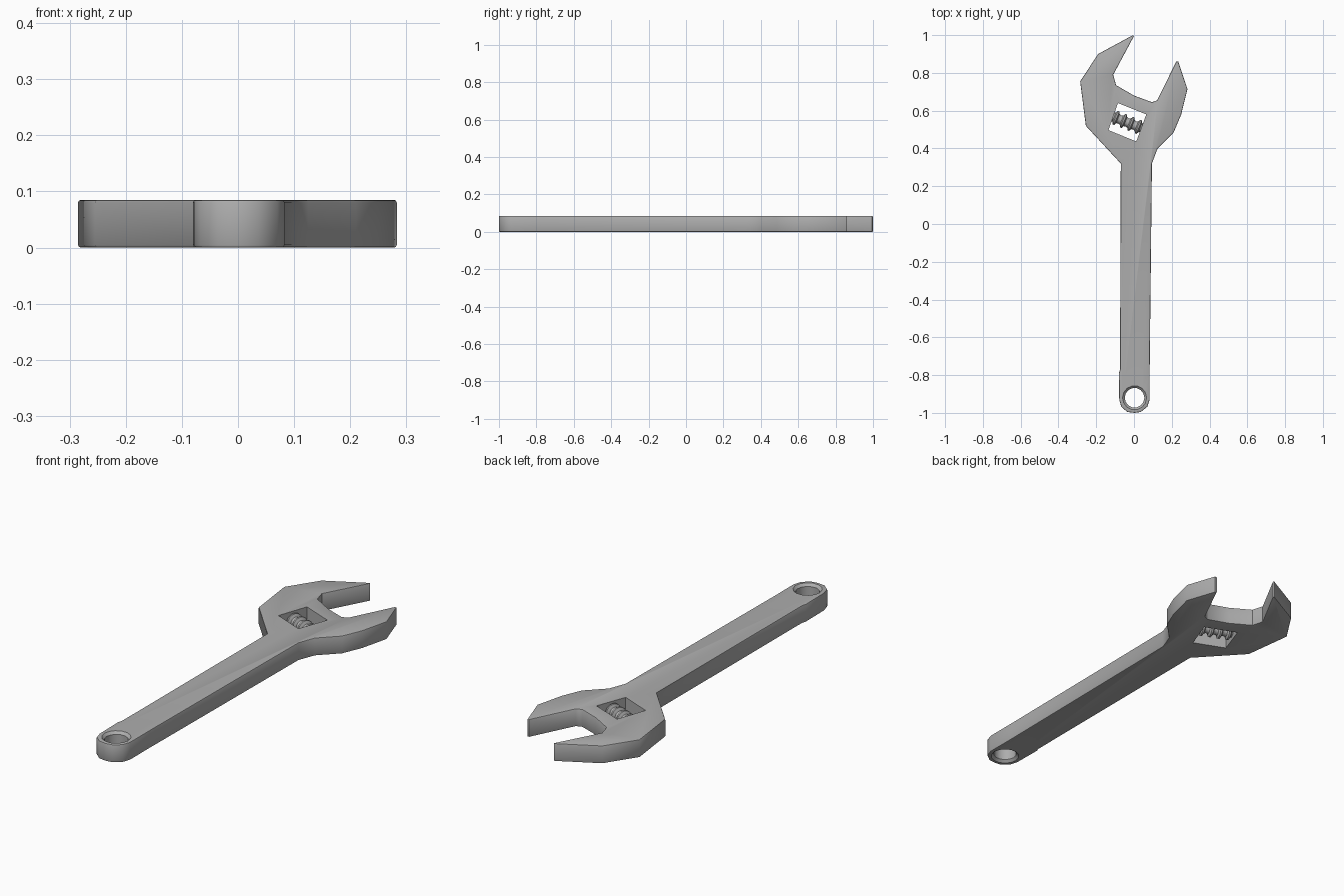
import bpy, bmesh, math
from mathutils import Matrix, Vector

cube = bpy.data.objects.get("Cube")
if cube:
    bpy.data.objects.remove(cube)

THICK = 0.085
MID = THICK / 2

steel = bpy.data.materials.new("steel grey")
steel.use_nodes = True
colour = (0.42, 0.42, 0.42, 1)
steel.diffuse_color = colour
steel.node_tree.nodes["Principled BSDF"].inputs["Base Color"].default_value = colour


def add_object(name, bm):
    bmesh.ops.recalc_face_normals(bm, faces=bm.faces)
    mesh = bpy.data.meshes.new(name)
    bm.to_mesh(mesh)
    bm.free()
    mesh.materials.append(steel)
    obj = bpy.data.objects.new(name, mesh)
    bpy.context.collection.objects.link(obj)
    return obj


def prism(name, outline, low, high, chamfer=0):
    """Extrude a flat outline and optionally chamfer its top and bottom rims."""
    bm = bmesh.new()
    base = bm.faces.new([bm.verts.new((x, y, low)) for x, y in outline])
    new = bmesh.ops.extrude_face_region(bm, geom=[base])["geom"]
    bmesh.ops.translate(bm, vec=(0, 0, high - low),
                        verts=[v for v in new if isinstance(v, bmesh.types.BMVert)])
    if chamfer:
        bm.normal_update()
        rims = [e for e in bm.edges if abs(e.verts[0].co.z - e.verts[1].co.z) < 1e-5]
        bmesh.ops.bevel(bm, geom=rims, offset=chamfer, segments=2, profile=0.5,
                        affect='EDGES', clamp_overlap=True)
    return add_object(name, bm)


def lathe(name, profile, sides, matrix):
    """Revolve (radius, height) points about z, cap the ends, then place."""
    bm = bmesh.new()
    rings = []
    for r, h in profile:
        rings.append([bm.verts.new((r * math.cos(a), r * math.sin(a), h))
                      for a in (math.tau * i / sides for i in range(sides))])
    for lower, upper in zip(rings, rings[1:]):
        for i in range(sides):
            j = (i + 1) % sides
            bm.faces.new((lower[i], lower[j], upper[j], upper[i]))
    bm.faces.new(rings[0][::-1])
    bm.faces.new(rings[-1])
    bm.transform(matrix)
    return add_object(name, bm)


def smooth(obj, degrees):
    bpy.ops.object.select_all(action='DESELECT')
    obj.select_set(True)
    bpy.context.view_layer.objects.active = obj
    bpy.ops.object.shade_smooth_by_angle(angle=math.radians(degrees))


# Handle and both jaws as one outline, clockwise from the long jaw's tip
outline = [
    (-0.005, 1.0), (0, 0.995), (-0.11, 0.79), (-0.095, 0.735), (0, 0.68), (0.095, 0.645),
    (0.122, 0.655), (0.224, 0.86), (0.234, 0.86), (0.283, 0.715), (0.25, 0.58),
    (0.21, 0.485), (0.125, 0.4), (0.095, 0.32), (0.083, -0.78), (0.083, -0.93),
    (0.07, -0.968), (0.036, -0.995), (0.003, -1.0), (-0.036, -0.995), (-0.067, -0.968),
    (-0.078, -0.93), (-0.08, -0.79), (-0.074, -0.77), (-0.07, 0.32), (-0.255, 0.52),
    (-0.285, 0.755), (-0.19, 0.9),
]
body = prism("wrench_body", outline, 0, THICK, 0.009)

# Slanted window for the adjusting screw
window = prism("window_cutter",
               [(-0.085, 0.64), (0.065, 0.58), (0.012, 0.437), (-0.135, 0.497)],
               -0.05, THICK + 0.05)

# Hanging hole with a flared rim at each face
hole = lathe("hole_cutter",
             [(0.064, -0.01), (0.064, 0), (0.052, 0.012), (0.052, THICK - 0.012),
              (0.064, THICK), (0.064, THICK + 0.01)],
             14, Matrix.Translation((0.003, -0.92, 0)))

for cutter in (window, hole):
    mod = body.modifiers.new(cutter.name, 'BOOLEAN')
    mod.operation = 'DIFFERENCE'
    mod.solver = 'EXACT'
    mod.object = cutter
    bpy.context.view_layer.objects.active = body
    bpy.ops.object.modifier_apply(modifier=mod.name)
    bpy.data.objects.remove(cutter)
smooth(body, 40)

# Adjusting screw: a ridged shaft across the window
LENGTH, RIDGES = 0.17, 4
pitch = LENGTH / RIDGES
profile = []
for k in range(RIDGES):
    start = -LENGTH / 2 + k * pitch
    profile += [(0.023, start), (0.026, start + pitch * 0.25),
                (0.039, start + pitch * 0.4), (0.039, start + pitch * 0.6),
                (0.026, start + pitch * 0.75)]
profile.append((0.023, LENGTH / 2))
axis = Vector((0.15, -0.06, 0)).to_track_quat('Z', 'Y').to_matrix().to_4x4()
screw = lathe("adjusting_screw", profile, 16,
              Matrix.Translation((-0.036, 0.538, MID)) @ axis)
smooth(screw, 40)
